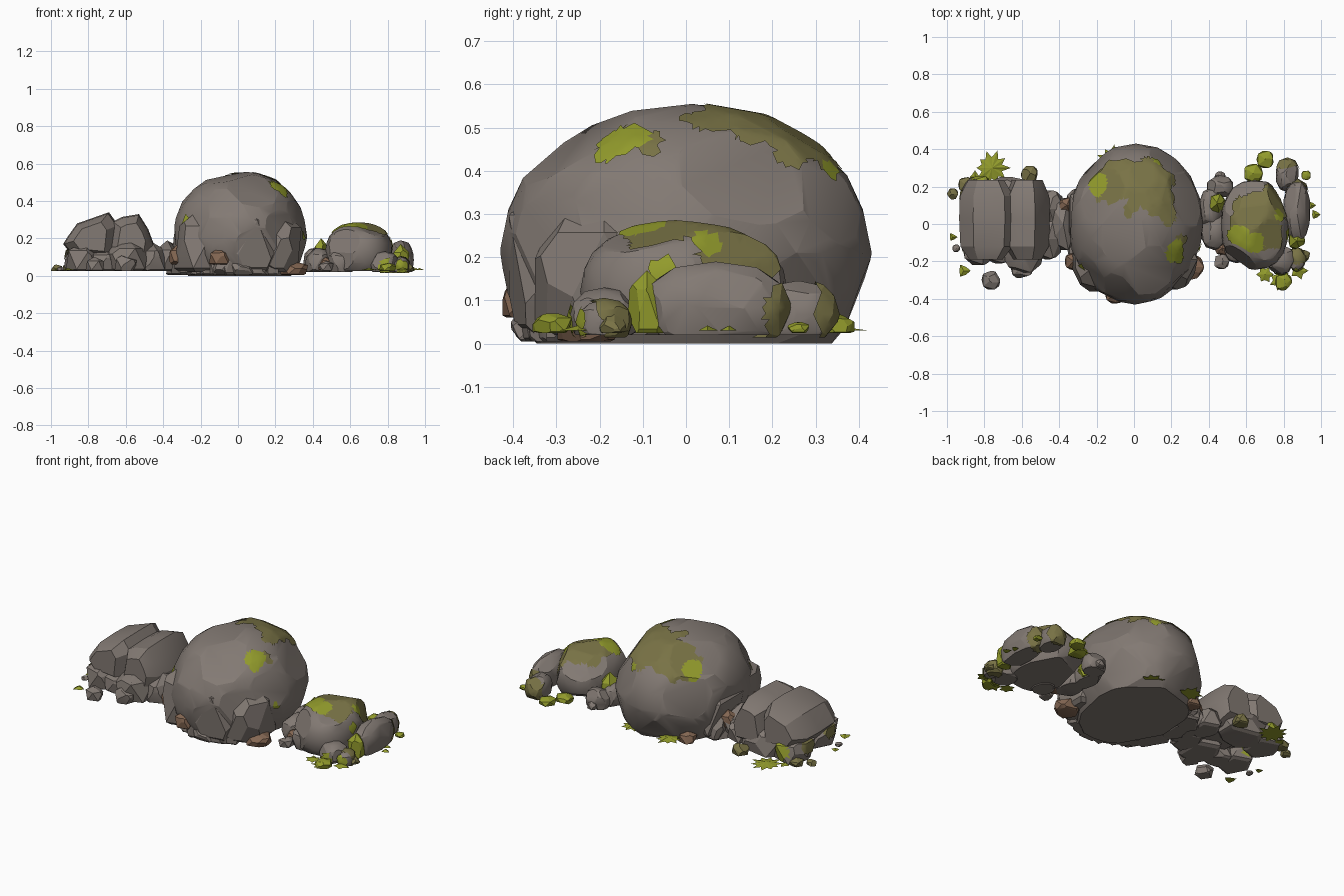
import bpy
import bmesh
import math
import random
from mathutils import Vector, noise

if "Cube" in bpy.data.objects:
    bpy.data.objects.remove(bpy.data.objects["Cube"], do_unlink=True)

rng = random.Random(5)


def make_material(name, colour):
    mat = bpy.data.materials.new(name)
    mat.use_nodes = True
    mat.diffuse_color = (*colour, 1)
    mat.node_tree.nodes["Principled BSDF"].inputs["Base Color"].default_value = (*colour, 1)
    return mat


stone = make_material("grey stone", (0.225, 0.193, 0.172))
earth = make_material("brown stone", (0.23, 0.135, 0.085))
olive = make_material("olive moss", (0.19, 0.17, 0.06))
moss = make_material("bright moss", (0.29, 0.33, 0.025))


def finish(name, bm, materials):
    """Smooth the shallow edges, keep the steep ones crisp, and add the object."""
    bm.normal_update()
    for face in bm.faces:
        face.smooth = True
    for edge in bm.edges:
        edge.smooth = len(edge.link_faces) == 2 and edge.calc_face_angle(0) < 0.4
    mesh = bpy.data.meshes.new(name)
    bm.to_mesh(mesh)
    bm.free()
    for mat in materials:
        mesh.materials.append(mat)
    obj = bpy.data.objects.new(name, mesh)
    bpy.context.collection.objects.link(obj)


def slice_off(bm, normal, distance):
    """Chip a flat facet off a solid."""
    bmesh.ops.bisect_plane(bm, geom=bm.verts[:] + bm.edges[:] + bm.faces[:],
                           plane_co=normal * distance, plane_no=normal, clear_outer=True)
    bmesh.ops.holes_fill(bm, edges=[e for e in bm.edges if e.is_boundary], sides=0)


def moss_skin(name, bm, olive_spots, bright_spots):
    """Thin ragged shell over the parts of a rock that lie near the given spots."""
    bmesh.ops.triangulate(bm, faces=bm.faces[:])
    for _ in range(5):
        long_edges = [e for e in bm.edges if e.calc_length() > 0.03]
        if long_edges:
            bmesh.ops.subdivide_edges(bm, edges=long_edges, cuts=1)
            bmesh.ops.triangulate(bm, faces=bm.faces[:])
    bm.normal_update()
    for vert in bm.verts:
        vert.co += vert.normal * 0.006

    def near(face, spots):
        c = face.calc_center_median()
        ragged = 1 + 0.45 * noise.noise(c * 13)
        return any((c - Vector(s[:3])).length < s[3] * ragged for s in spots)

    bare = [f for f in bm.faces if not near(f, olive_spots + bright_spots)]
    bmesh.ops.delete(bm, geom=bare, context='FACES')
    for face in bm.faces:
        face.material_index = int(near(face, bright_spots))
    finish(name, bm, [olive, moss])


def rock(name, centre, half, low, high, cuts=9, detail=2, boxy=0.85, depth=(0.8, 0.95),
         mat=stone, olive_spots=(), bright_spots=()):
    """Chipped ball with a flat base, fitted to a footprint and a height range."""
    bm = bmesh.new()
    bmesh.ops.create_icosphere(bm, subdivisions=detail, radius=1)
    for vert in bm.verts:
        vert.co = Vector([math.copysign(abs(c) ** boxy, c) for c in vert.co])
    for _ in range(cuts):
        normal = Vector([rng.gauss(0, 1) for _ in range(3)]).normalized()
        slice_off(bm, normal, rng.uniform(*depth))
    slice_off(bm, Vector((0, 0, -1)), 0.6)
    # fit to the wanted size
    goal_low = (centre[0] - half[0], centre[1] - half[1], low)
    goal_high = (centre[0] + half[0], centre[1] + half[1], high)
    for axis in range(3):
        values = [v.co[axis] for v in bm.verts]
        least, span = min(values), max(values) - min(values)
        for vert in bm.verts:
            t = (vert.co[axis] - least) / span
            vert.co[axis] = goal_low[axis] + t * (goal_high[axis] - goal_low[axis])
    if olive_spots or bright_spots:
        moss_skin(name + "_moss", bm.copy(), list(olive_spots), list(bright_spots))
    finish(name, bm, [mat])


def long_block(name, profile, stations):
    """Convex block lofted along y; each station is a y position and a profile scale."""
    bm = bmesh.new()
    cx = sum(p[0] for p in profile) / len(profile)
    cz = sum(p[1] for p in profile) / len(profile)
    for y, scale in stations:
        for x, z in profile:
            bm.verts.new((cx + (x - cx) * scale, y, cz + (z - cz) * scale))
    bmesh.ops.convex_hull(bm, input=bm.verts[:])
    bmesh.ops.dissolve_limit(bm, angle_limit=0.05, verts=bm.verts[:], edges=bm.edges[:])
    finish(name, bm, [stone])


def moss_tuft(name, x, y, radius, points, z=0.03, height=0.012):
    """Star of flat leaves with a slightly raised middle."""
    bm = bmesh.new()
    ring = []
    for i in range(points * 2):
        r = radius * (rng.uniform(0.8, 1.1) if i % 2 == 0 else 0.6)
        a = math.pi * i / points
        ring.append(bm.verts.new((x + r * math.cos(a), y + r * math.sin(a), z)))
    top = bm.verts.new((x, y, z + height))
    for a, b in zip(ring, ring[1:] + ring[:1]):
        bm.faces.new((a, b, top))
    bm.faces.new(ring[::-1])
    finish(name, bm, [moss])


# Great central boulder
rock("central_boulder", (0.015, 0), (0.355, 0.43), 0, 0.555, cuts=38, detail=3, boxy=0.97,
     depth=(0.92, 0.98),
     olive_spots=[(-0.1, 0.24, 0.47, 0.13), (0.05, 0.2, 0.52, 0.16), (0.13, 0.15, 0.51, 0.09),
                  (0.1, 0.3, 0.44, 0.08), (0.17, 0.05, 0.49, 0.06), (0.22, -0.07, 0.43, 0.06)],
     bright_spots=[(-0.2, 0.21, 0.42, 0.06), (0.2, -0.14, 0.44, 0.075), (0.25, -0.05, 0.41, 0.03),
                   (0.12, 0.33, 0.4, 0.035), (0.36, -0.14, 0.21, 0.03),
                   (-0.26, -0.22, 0.28, 0.04)])

# Slabs bedded into the central boulder
for side, x, y, a, b, high in [("front", 0.03, -0.27, 0.19, 0.14, 0.42),
                               ("front_left", -0.18, -0.2, 0.16, 0.16, 0.36),
                               ("front_right", 0.21, -0.19, 0.13, 0.16, 0.36),
                               ("left", -0.25, 0.04, 0.11, 0.17, 0.3)]:
    rock(side + "_slab", (x, y), (a, b), 0.02, high, cuts=14, detail=1)

# Broken shards around the front and left foot of the boulder
for i in range(17):
    angle = math.radians(160 + i * 8.5 + rng.uniform(-3, 3))
    size = rng.uniform(0.045, 0.08)
    rock(f"foot_shard_{i}", (0.02 + 0.335 * math.cos(angle), 0.335 * math.sin(angle)),
         (size, size * rng.uniform(0.8, 1.1)), 0.005, rng.uniform(0.08, 0.22),
         detail=1, cuts=7, depth=(0.65, 0.9))
for i, (x, y, size, low, high) in enumerate([
        (-0.1, -0.375, 0.055, 0.06, 0.15), (0.3, -0.23, 0.075, 0.005, 0.08),
        (-0.2, 0.27, 0.05, 0.005, 0.07), (-0.36, 0.1, 0.045, 0.08, 0.18),
        (-0.32, -0.2, 0.05, 0.06, 0.17), (0.47, -0.13, 0.04, 0.03, 0.1)]):
    rock(f"brown_stone_{i}", (x, y), (size, size * 0.9), low, high, detail=1, cuts=7,
         depth=(0.7, 0.9), mat=earth)

# Left outcrop: two leaning blocks on a bed of stones
ends = [(-0.19, 0.6), (-0.12, 0.95), (0.03, 1), (0.15, 0.97), (0.235, 0.65)]
long_block("left_outer_block", [(-0.935, 0.17), (-0.91, 0.21), (-0.86, 0.28), (-0.69, 0.34),
                                (-0.64, 0.27), (-0.66, 0.08), (-0.88, 0.1)], ends)
long_block("left_inner_block", [(-0.71, 0.06), (-0.67, 0.29), (-0.62, 0.315), (-0.53, 0.33),
                                (-0.48, 0.25), (-0.45, 0.17), (-0.47, 0.05)], ends)
for i, (x, y, a, b, high) in enumerate([
        (-0.83, -0.11, 0.09, 0.11, 0.18), (-0.72, -0.13, 0.08, 0.08, 0.15),
        (-0.59, -0.13, 0.11, 0.13, 0.2), (-0.46, -0.08, 0.08, 0.11, 0.18),
        (-0.45, 0.08, 0.08, 0.1, 0.17), (-0.38, 0, 0.07, 0.14, 0.19),
        (-0.66, 0.14, 0.16, 0.11, 0.19), (-0.83, 0.13, 0.1, 0.12, 0.18)]):
    spots = [(x - a, y, 0.12, 0.05), (x, y + b, 0.1, 0.05)] if i in (0, 7) else []
    rock(f"left_bed_stone_{i}", (x, y), (a, b), 0.025, high, cuts=8, detail=1,
         olive_spots=spots, bright_spots=spots[1:])

# Right outcrop: mossy boulder with smaller stones
rock("right_boulder", (0.645, -0.005), (0.18, 0.24), 0.025, 0.28, cuts=16, detail=3,
     depth=(0.9, 0.97),
     olive_spots=[(0.66, 0.05, 0.28, 0.14), (0.76, 0.12, 0.22, 0.1), (0.72, -0.05, 0.26, 0.09),
                  (0.58, 0.1, 0.24, 0.06)],
     bright_spots=[(0.57, -0.06, 0.25, 0.06), (0.64, -0.1, 0.26, 0.055), (0.8, -0.05, 0.17, 0.04),
                   (0.78, 0.05, 0.24, 0.035)])
for i, (x, y, a, b, high) in enumerate([
        (0.87, 0.07, 0.07, 0.17, 0.19), (0.82, 0.26, 0.06, 0.09, 0.145),
        (0.785, -0.19, 0.075, 0.08, 0.13), (0.87, -0.19, 0.045, 0.06, 0.1),
        (0.43, -0.04, 0.07, 0.1, 0.15), (0.46, 0.2, 0.07, 0.06, 0.13),
        (0.41, 0.08, 0.06, 0.11, 0.15), (0.55, -0.13, 0.07, 0.08, 0.14)]):
    rock(f"right_bed_stone_{i}", (x, y), (a, b), 0.02, high, cuts=8, depth=(0.85, 0.95),
         olive_spots=[(x, y + b, 0.06, 0.08)] if i in (0, 1, 3) else (),
         bright_spots=[(x, y - b, 0.05, 0.04)] if i in (0, 2, 3) else ())

# Loose pebbles, bare and mossy
for i, (x, y, size, high, mat) in enumerate([
        (-0.765, -0.3, 0.05, 0.1, stone), (-0.6, -0.23, 0.06, 0.11, stone),
        (-0.56, 0.265, 0.045, 0.09, olive), (-0.9, 0.21, 0.04, 0.07, olive),
        (-0.97, 0.16, 0.03, 0.06, olive), (-0.95, -0.13, 0.02, 0.05, stone),
        (0.47, -0.2, 0.04, 0.08, stone), (0.46, 0.25, 0.03, 0.07, stone),
        (0.44, 0.11, 0.05, 0.2, moss), (0.64, 0.27, 0.05, 0.08, moss),
        (0.7, 0.345, 0.045, 0.07, moss), (0.92, 0.26, 0.025, 0.05, moss),
        (0.91, -0.17, 0.03, 0.07, olive), (0.8, -0.31, 0.045, 0.07, moss),
        (0.87, -0.09, 0.045, 0.17, moss)]):
    rock(f"pebble_{i}", (x, y), (size, size), 0.025, high, cuts=8, detail=1,
         depth=(0.6, 0.9), mat=mat)

# Moss tufts on the ground
for i, (x, y, radius, points) in enumerate([
        (-0.76, 0.3, 0.095, 10), (-0.91, -0.25, 0.04, 3), (-0.97, -0.07, 0.025, 3),
        (0.97, 0.05, 0.03, 3), (0.95, 0.1, 0.025, 3), (0.88, -0.25, 0.05, 5),
        (0.7, -0.27, 0.05, 6), (0.78, -0.3, 0.06, 7), (0.14, 0.32, 0.07, 8),
        (-0.12, 0.34, 0.08, 9), (-0.85, 0.25, 0.035, 4)]):
    moss_tuft(f"moss_tuft_{i}", x, y, radius, points)
